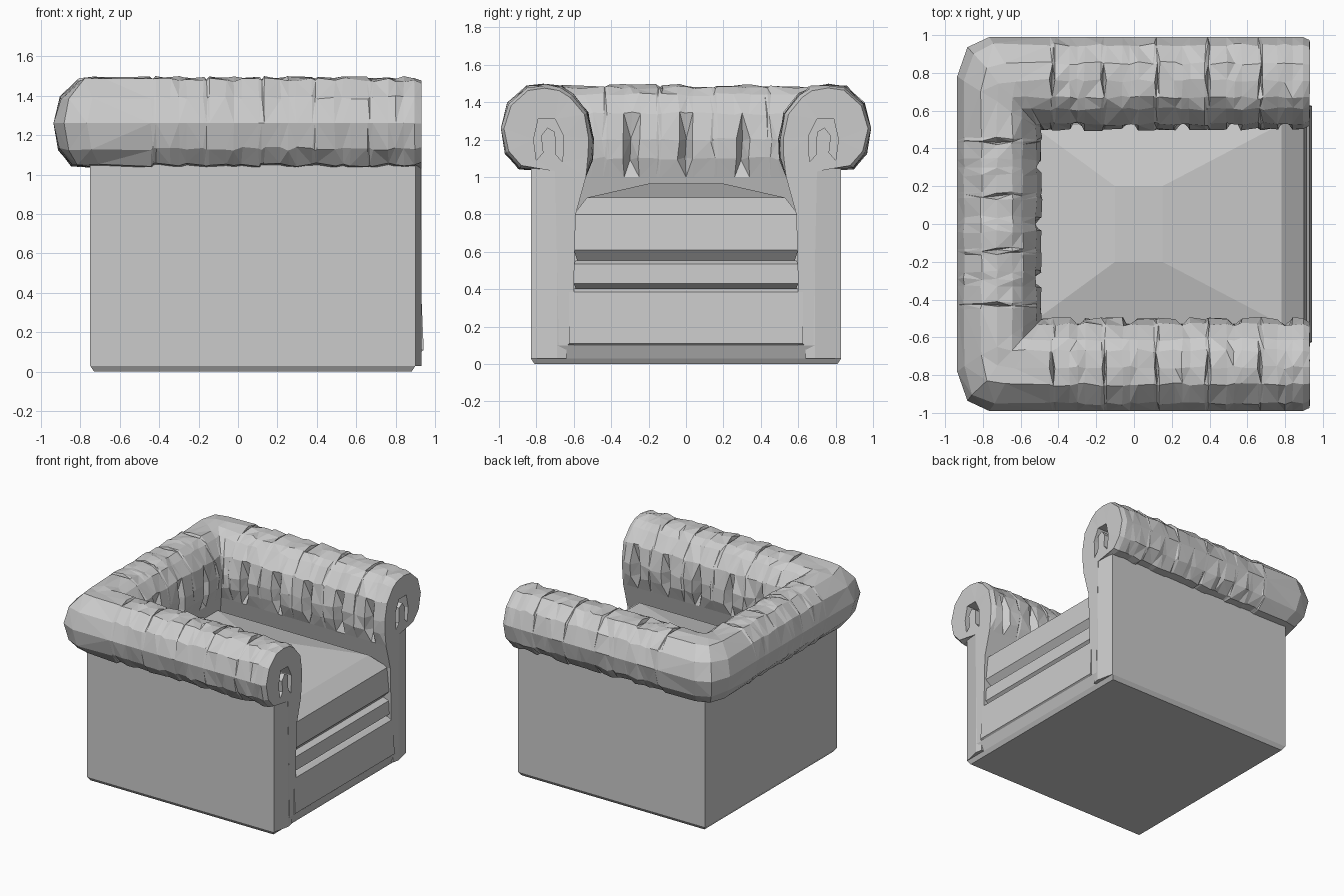
import bpy, bmesh, random
from mathutils import Vector

random.seed(4)
if "Cube" in bpy.data.objects:
    bpy.data.objects.remove(bpy.data.objects["Cube"], do_unlink=True)

mat = bpy.data.materials.new("grey leather")
mat.use_nodes = True
GREY = (0.6, 0.6, 0.6, 1)
mat.diffuse_color = GREY
mat.node_tree.nodes["Principled BSDF"].inputs["Base Color"].default_value = GREY


def finish(bm, name):
    bmesh.ops.recalc_face_normals(bm, faces=bm.faces)
    mesh = bpy.data.meshes.new(name)
    bm.to_mesh(mesh)
    bm.free()
    mesh.materials.append(mat)
    obj = bpy.data.objects.new(name, mesh)
    bpy.context.collection.objects.link(obj)
    return obj


def bridge(bm, a, b):
    n = len(a)
    for i in range(n):
        j = (i + 1) % n
        bm.faces.new((a[i], a[j], b[j], b[i]))


def loft(name, rings):
    """Skin a stack of closed rings and cap both ends."""
    bm = bmesh.new()
    loops = [[bm.verts.new(p) for p in ring] for ring in rings]
    for a, b in zip(loops, loops[1:]):
        bridge(bm, a, b)
    bm.faces.new(loops[0])
    bm.faces.new(loops[-1])
    return finish(bm, name)


def block(name, levels):
    """Levels are (back x, front x, half width, z)."""
    return loft(name, [[(x0, -w, z), (x1, -w, z), (x1, w, z), (x0, w, z)]
                       for x0, x1, w, z in levels])


# U-shaped outer body with chamfered front posts
def body_ring(z, inset):
    half = [(0.92, 0.64), (0.93 - inset, 0.69), (0.9 - inset, 0.83 - inset), (-0.75 + inset, 0.83 - inset)]
    pts = [(-0.6, 0.64)] + half
    return [(x, y, z) for x, y in pts] + [(x, -y, z) for x, y in reversed(pts)]


loft("body", [body_ring(0.03, 0), body_ring(1.06, 0)])
block("plinth", [(-0.73, 0.88, 0.81, 0), (-0.75, 0.9, 0.83, 0.03), (-0.7, 0.93, 0.69, 0.1)])
block("seat_base", [(-0.65, 0.85, 0.62, 0.08), (-0.65, 0.85, 0.62, 0.5)])

# Front apron, a raised panel with chamfered edges
apron = block("apron", [(0.82, 0.91, 0.64, 0.09), (0.82, 0.942, 0.625, 0.11),
                        (0.82, 0.93, 0.625, 0.385), (0.82, 0.9, 0.64, 0.405)])

# Seat cushions
block("lower_cushion", [(-0.6, 0.88, 0.59, 0.405), (-0.6, 0.915, 0.6, 0.43),
                        (-0.6, 0.91, 0.6, 0.535), (-0.6, 0.87, 0.59, 0.555)])
block("seat_cushion", [(-0.6, 0.86, 0.58, 0.55), (-0.6, 0.915, 0.6, 0.61), (-0.6, 0.9, 0.6, 0.8),
                       (-0.55, 0.78, 0.53, 0.89), (-0.1, 0.15, 0.2, 0.965)])

# Rolled arm and back section: (outward distance, height)
SECTION = [(0.60, 0.1), (0.60, 0.4), (0.59, 0.8), (0.535, 1.0), (0.505, 1.1), (0.50, 1.2), (0.53, 1.34),
           (0.61, 1.44), (0.67, 1.48), (0.76, 1.49), (0.85, 1.48), (0.95, 1.39), (0.99, 1.26),
           (0.96, 1.13), (0.89, 1.05), (0.70, 1.03), (0.68, 0.1)]
TUFT, FOLD = (9,), (4, 5)
SCROLL = [(0.66, 1.08), (0.655, 1.22), (0.70, 1.31), (0.79, 1.31), (0.815, 1.2), (0.80, 1.09),
          (0.765, 1.13), (0.775, 1.22), (0.74, 1.265), (0.70, 1.24), (0.695, 1.12)]


def back_x(d):
    return -0.49 - (d - 0.5) * 0.91


def stations(slits, folds):
    """Positions along a side, with tight triples at each pinch."""
    out = []
    for s in slits:
        out += [(s - 0.014, ()), (s, TUFT), (s + 0.014, ())]
    for f in folds:
        out += [(f - 0.04, ()), (f, FOLD), (f + 0.04, ())]
    return sorted(out)


def pinched(i, d, z, pinch):
    if i in pinch:
        return (d, z - 0.055) if i in TUFT else (d + 0.065, z)
    return d, z


def section_ring(place, pinch=(), jitter=0.012):
    ring = []
    for i, (d, z) in enumerate(SECTION):
        d, z = pinched(i, d, z, pinch)
        p = Vector(place(d, z))
        if 1.0 < z and d < 0.98 and i != 15:
            p += Vector([random.uniform(-jitter, jitter) * k for k in (0.4, 0.8, 0.8)])
        p.z = min(p.z, 1.5)
        ring.append(p)
    return ring


def arm_rings(side):
    """Rings from the front of one arm to its corner with the back."""
    def front(d, z):
        t = 0.07 if z > 1.04 else 0
        return (0.93, side * (d + (0.75 - d) * t), z + (1.25 - z) * t)
    rings = [section_ring(front, jitter=0.004),
             section_ring(lambda d, z: (0.895, side * d, z), jitter=0.004)]
    marks = stations((-0.43, -0.16, 0.12, 0.39, 0.67), (-0.3, -0.02, 0.255, 0.53, 0.8))
    for x, pinch in reversed(marks):
        rings.append(section_ring(lambda d, z: (x, side * d, z), pinch))
    rings.append(section_ring(lambda d, z: (-0.45 + 0.65 * (back_x(d) + 0.45), side * d, z)))

    # Corner ring, with the outside rounded off
    def corner(d, z):
        cut = max(0, d - 0.72) * 0.2
        return (back_x(d) + cut, side * (d - cut), z)
    rings.append(section_ring(corner))
    return rings


def back_rings():
    rings = []
    ease = lambda s: section_ring(lambda d, z: (back_x(d), s * (0.47 + 0.6 * (d - 0.47)), z))
    rings.append(ease(-1))
    for y, pinch in stations((-0.43, -0.145, 0.15, 0.44), (-0.29, 0, 0.3)):
        rings.append(section_ring(lambda d, z: (back_x(d), y, z), pinch))
    rings.append(ease(1))
    return rings


# Sweep the upholstered roll around three sides
bm = bmesh.new()
rings = arm_rings(-1) + back_rings() + arm_rings(1)[::-1]
loops = [[bm.verts.new(p) for p in ring] for ring in rings]
for a, b in zip(loops, loops[1:]):
    bridge(bm, a, b)
bmesh.ops.triangulate(bm, faces=bm.faces[:], quad_method='SHORT_EDGE')


def loop_edges(loop):
    edges = []
    for i, v in enumerate(loop):
        w = loop[(i + 1) % len(loop)]
        edges.append(bm.edges.get((v, w)) or bm.edges.new((v, w)))
    return edges


# Scroll ends, each with a curled recess
for side, end in ((-1, loops[0]), (1, loops[-1])):
    mouth = [bm.verts.new((0.93, side * d, z)) for d, z in SCROLL]
    floor = [bm.verts.new((0.83, side * d, z)) for d, z in SCROLL]
    bmesh.ops.triangle_fill(bm, use_beauty=True, edges=loop_edges(end) + loop_edges(mouth),
                            normal=(1, 0, 0))
    bridge(bm, mouth, floor)
    bm.faces.new(floor)
finish(bm, "rolled_arms_and_back")
